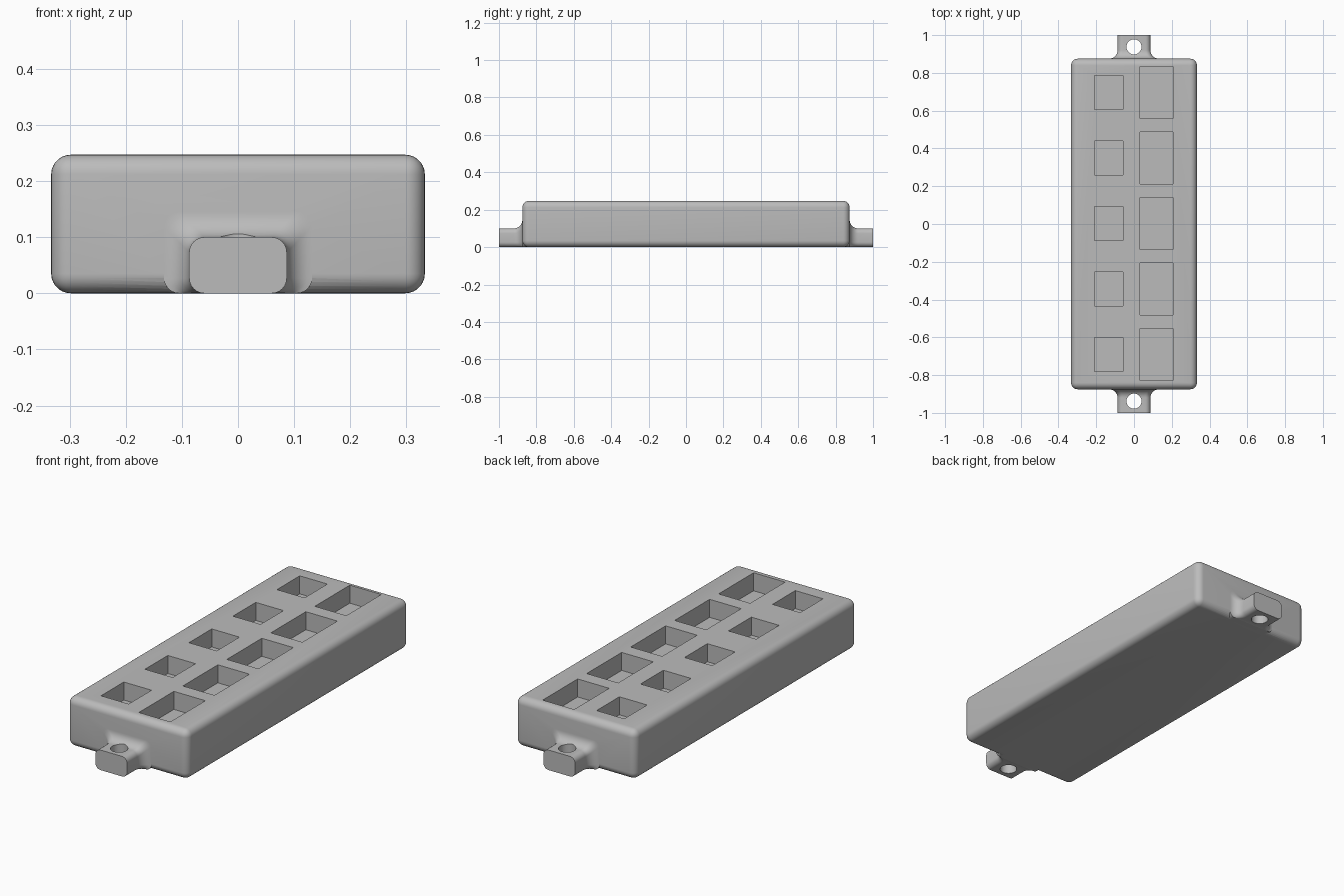
import bpy, bmesh, math
from mathutils import Matrix

cube = bpy.data.objects.get("Cube")
if cube:
    bpy.data.objects.remove(cube, do_unlink=True)

HALF_X, HALF_Y, HEIGHT, ROUND = 0.333, 0.875, 0.247, 0.035
grey = bpy.data.materials.new("plain grey")
grey.use_nodes = True
colour = (0.5, 0.5, 0.5, 1)
grey.diffuse_color = colour
grey.node_tree.nodes["Principled BSDF"].inputs["Base Color"].default_value = colour


def finish(bm, name):
    bmesh.ops.recalc_face_normals(bm, faces=bm.faces)
    mesh = bpy.data.meshes.new(name)
    bm.to_mesh(mesh)
    bm.free()
    mesh.materials.append(grey)
    obj = bpy.data.objects.new(name, mesh)
    bpy.context.collection.objects.link(obj)
    return obj


def box(bm, x0, x1, y0, y1, z0, z1):
    place = Matrix.Translation(((x0 + x1) / 2, (y0 + y1) / 2, (z0 + z1) / 2))
    size = Matrix.Diagonal((x1 - x0, y1 - y0, z1 - z0, 1))
    bmesh.ops.create_cube(bm, size=1, matrix=place @ size)


def section(bm, y, grow, steps=6):
    """Rounded rectangle across the tab, widened and raised by grow."""
    w, h, r = 0.087 + grow, 0.1 + grow, 0.027
    corners = [(w - r, h - r), (r - w, h - r), (r - w, r), (w - r, r)]
    loop = []
    for i, (cx, cz) in enumerate(corners):
        for k in range(steps + 1):
            a = math.pi / 2 * (i + k / steps)
            loop.append(bm.verts.new((cx + r * math.cos(a), y, cz + r * math.sin(a))))
    return loop


def tab(side):
    """Mounting tab that flares into the end wall."""
    bm = bmesh.new()
    flare = 0.045
    stations = [(1.0, 0)]
    for k in range(9):
        a = math.pi / 2 * k / 8
        stations.append((HALF_Y + flare * (1 - math.sin(a)), flare * (1 - math.cos(a))))
    stations.append((HALF_Y - 0.06, flare))
    loops = [section(bm, side * y, grow) for y, grow in stations]
    for a, b in zip(loops, loops[1:]):
        for i in range(len(a)):
            j = (i + 1) % len(a)
            bm.faces.new((a[i], a[j], b[j], b[i]))
    bm.faces.new(loops[0])
    bm.faces.new(loops[-1])
    return finish(bm, "front_tab" if side < 0 else "back_tab")


# Rounded main block
bm = bmesh.new()
box(bm, -HALF_X, HALF_X, -HALF_Y, HALF_Y, 0, HEIGHT)
bmesh.ops.bevel(bm, geom=bm.edges[:], offset=ROUND, segments=7, profile=0.5, affect='EDGES')
body = finish(bm, "tray_body")

# Pocket and screw hole cutter
bm = bmesh.new()
DEPTH = 0.09
for i in range(-2, 3):
    y = 0.003 + i * 0.347
    box(bm, -0.21, -0.057, y - 0.09, y + 0.09, HEIGHT - DEPTH, 0.4)
    box(bm, 0.033, 0.207, y - 0.138, y + 0.138, HEIGHT - DEPTH, 0.4)
for side in (-1, 1):
    bmesh.ops.create_cone(bm, cap_ends=True, segments=40, radius1=0.04, radius2=0.04,
                          depth=0.6, matrix=Matrix.Translation((0, side * 0.938, 0)))
cutter = finish(bm, "pocket_cutter")

# Join the tabs, then cut the openings
helpers = [(tab(-1), 'UNION'), (tab(1), 'UNION'), (cutter, 'DIFFERENCE')]
bpy.context.view_layer.objects.active = body
body.select_set(True)
for helper, operation in helpers:
    mod = body.modifiers.new(operation.lower(), 'BOOLEAN')
    mod.operation = operation
    mod.solver = 'EXACT'
    mod.object = helper
    bpy.ops.object.modifier_apply(modifier=mod.name)
    bpy.data.objects.remove(helper, do_unlink=True)
bpy.ops.object.shade_smooth_by_angle(angle=math.radians(35))
